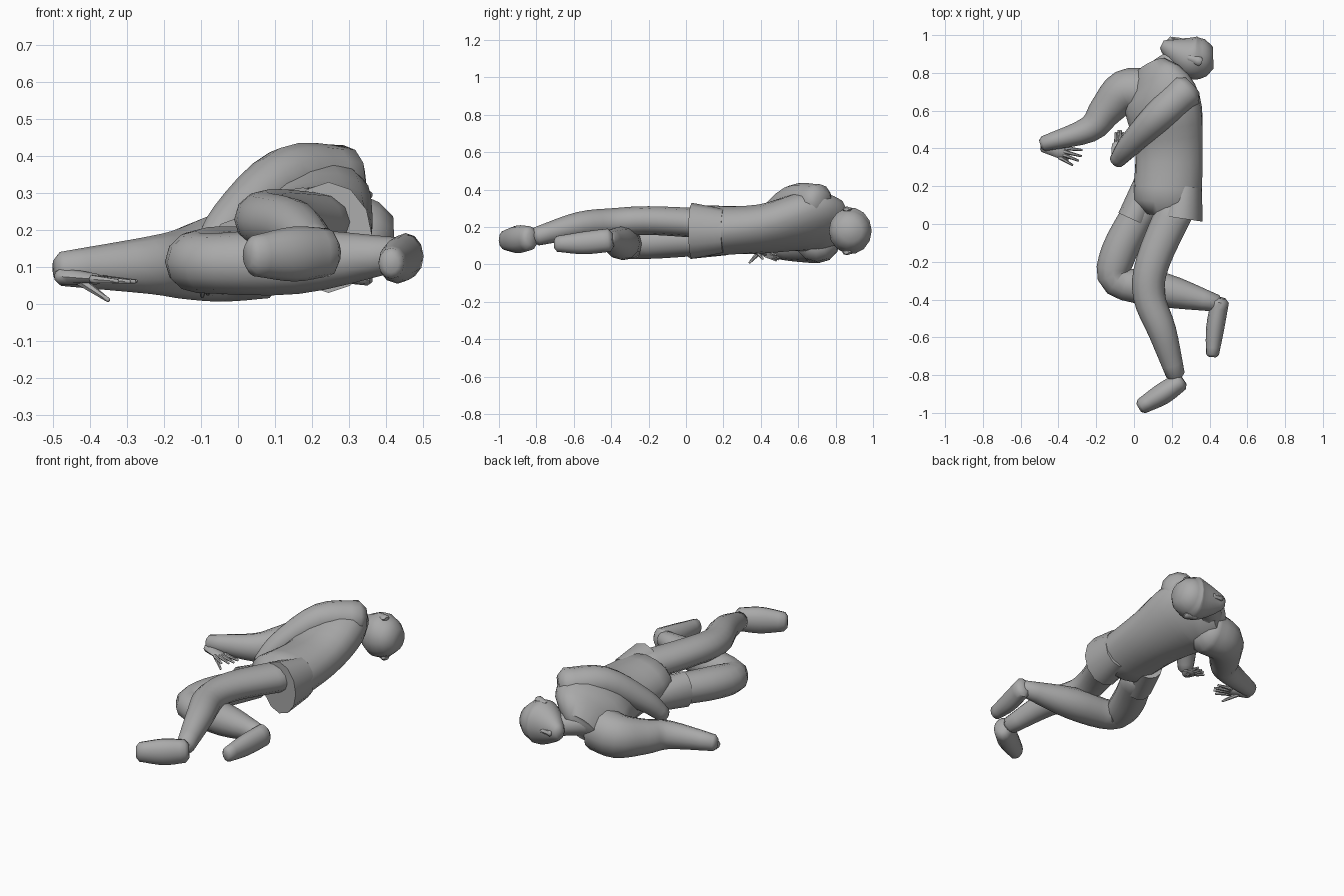
import bpy, bmesh, math
from mathutils import Vector

default_cube = bpy.data.objects.get("Cube")
if default_cube:
    bpy.data.objects.remove(default_cube)

grey = bpy.data.materials.new("plain grey")
grey.use_nodes = True
tone = (.4, .4, .4, 1)
grey.diffuse_color = tone
grey.node_tree.nodes["Principled BSDF"].inputs["Base Color"].default_value = tone


def smooth_path(stations, steps=4):
    """Run a flowing curve through a few stations of x, y, z and radius."""
    knots = [Vector(station) for station in stations]
    knots = [knots[0] * 2 - knots[1], *knots, knots[-1] * 2 - knots[-2]]
    path = []
    for before, start, end, after in zip(knots, knots[1:], knots[2:], knots[3:]):
        leave, arrive = (end - before) / 2, (after - start) / 2
        for step in range(steps):
            t = step / steps
            ease = t * t * (3 - 2 * t)
            path.append(start.lerp(end, ease) + leave * t * (1 - t) ** 2 - arrive * t * t * (1 - t))
    return path + [knots[-2]]


def add_ring(bm, centre, tangent, width, height, roll, sides):
    """One oval cross-section, level with the ground unless rolled."""
    side = tangent.cross(Vector((0, 0, 1))).normalized()
    up = side.cross(tangent)
    wide = (side * math.cos(roll) + up * math.sin(roll)) * width
    tall = (up * math.cos(roll) - side * math.sin(roll)) * height
    angles = [math.tau * k / sides for k in range(sides)]
    return [bm.verts.new(centre + wide * math.cos(a) + tall * math.sin(a)) for a in angles]


def loft(name, stations, flatness=(1, 1), roll=(0, 0), tip=.4, sides=12):
    """Skin a tapering oval body; flatness and roll change evenly from end to end."""
    path = smooth_path(stations)
    last = len(path) - 1
    bm = bmesh.new()
    rings = []
    for i, knot in enumerate(path):
        t = i / last
        tangent = (path[min(i + 1, last)] - path[max(i - 1, 0)]).to_3d().normalized()
        flat = flatness[0] + (flatness[1] - flatness[0]) * t
        turn = roll[0] + (roll[1] - roll[0]) * t
        # Plain section, with a smaller one beyond it at either end
        sections = [(0, 1)]
        if i == 0:
            sections.insert(0, (-tip, .6))
        if i == last:
            sections.append((tip, .6))
        for push, scale in sections:
            centre = knot.to_3d() + tangent * knot.w * push
            width = knot.w * scale
            rings.append(add_ring(bm, centre, tangent, width, width * flat, turn, sides))
    for ring, following in zip(rings, rings[1:]):
        for k in range(sides):
            bm.faces.new((ring[k], ring[k - 1], following[k - 1], following[k]))
    bm.faces.new(rings[0])
    bm.faces.new(rings[-1])
    bmesh.ops.recalc_face_normals(bm, faces=bm.faces)
    mesh = bpy.data.meshes.new(name)
    bm.to_mesh(mesh)
    bm.free()
    mesh.materials.append(grey)
    part = bpy.data.objects.new(name, mesh)
    bpy.context.collection.objects.link(part)
    bpy.ops.object.select_all(action="DESELECT")
    part.select_set(True)
    bpy.context.view_layer.objects.active = part
    bpy.ops.object.shade_smooth_by_angle(angle=math.radians(50))


def build_hand(name, wrist, fingertips, thumb_tip, spread):
    """Flat palm, four tapering fingers fanned along the spread, and a thumb."""
    wrist, fingertips, thumb_tip, spread = map(Vector, (wrist, fingertips, thumb_tip, spread))
    knuckles = wrist.lerp(fingertips, .5)
    loft(name + "_palm", [(*wrist, .03), (*knuckles, .035)], flatness=(.8, .4), sides=8)
    for finger, fan in (("index", -1), ("middle", -.3), ("ring", .3), ("little", 1)):
        base = knuckles + spread * fan * .6
        end = fingertips + spread * fan - (fingertips - knuckles) * abs(fan) * .2
        loft(f"{name}_{finger}_finger", [(*base, .012), (*end, .006)], sides=6)
    root = wrist.lerp(knuckles, .4)
    loft(name + "_thumb", [(*root, .015), (*thumb_tip, .006)], sides=6)


# Torso, twisting so the left shoulder rises
loft("torso", [(.175, .12, .18, .18), (.185, .4, .19, .185), (.15, .64, .23, .22), (.11, .77, .2, .18)],
     flatness=(.75, .55), roll=(0, .8), sides=16)

# Short trouser legs with slanting hems
loft("left_trouser_leg", [(.27, .2, .18, .09), (.245, .03, .18, .12)], flatness=(1.3, 1.25), tip=0)
loft("right_trouser_leg", [(.08, .22, .13, .08), (-.01, .025, .13, .08)], flatness=(1, 1.25), tip=0)

# Legs, bent at the knee
loft("left_leg", [(.23, .1, .22, .1), (.1, -.2, .235, .09), (.08, -.38, .225, .085),
                  (.15, -.57, .21, .075), (.22, -.8, .15, .05)], flatness=(.8, 1))
loft("right_leg", [(.05, .1, .13, .09), (-.08, -.15, .12, .095), (-.09, -.3, .11, .085),
                   (.16, -.35, .115, .09), (.44, -.42, .135, .045)], flatness=(.9, 1))

# Feet, from heel to toe
loft("left_foot", [(.245, -.835, .14, .05), (.15, -.9, .135, .057), (.04, -.965, .13, .042)],
     flatness=(1.3, 1.3))
loft("right_foot", [(.455, -.41, .13, .048), (.43, -.55, .115, .048), (.415, -.69, .11, .035)],
     flatness=(1.3, 1.2))

# Sleeved arms, one folded across the chest and one reaching out
loft("left_arm", [(.28, .71, .335, .095), (.13, .57, .34, .085), (-.02, .42, .22, .063),
                  (-.09, .335, .12, .042)])
loft("right_arm", [(.07, .7, .14, .125), (-.05, .7, .125, .115), (-.15, .6, .11, .09),
                   (-.24, .5, .105, .07), (-.48, .425, .095, .04)], flatness=(1, 1.15))

# Hands, folded back from the wrists
build_hand("left_hand", wrist=(-.09, .34, .09), fingertips=(-.075, .5, .03),
           thumb_tip=(-.04, .41, .03), spread=(.02, 0, .015))
build_hand("right_hand", wrist=(-.48, .41, .075), fingertips=(-.28, .345, .06),
           thumb_tip=(-.35, .34, .01), spread=(-.025, -.04, 0))

# Neck and head, thrown back from crown to chin
loft("neck", [(.1, .75, .19, .085), (.15, .82, .19, .065), (.24, .88, .18, .06)])
loft("head", [(.38, .88, .18, .098), (.31, .88, .18, .115), (.23, .91, .18, .08), (.16, .945, .18, .035)],
     flatness=(1, 1.25), sides=14)

# Nose and ears
loft("nose", [(.25, .97, .18, .015), (.19, .975, .18, .017)], sides=6)
for name, direction in (("left_ear", 1), ("right_ear", -1)):
    height = .18 + direction * .115
    loft(name, [(.35, .86, height, .025), (.29, .88, height, .015)], flatness=(.6, .6), sides=8)
